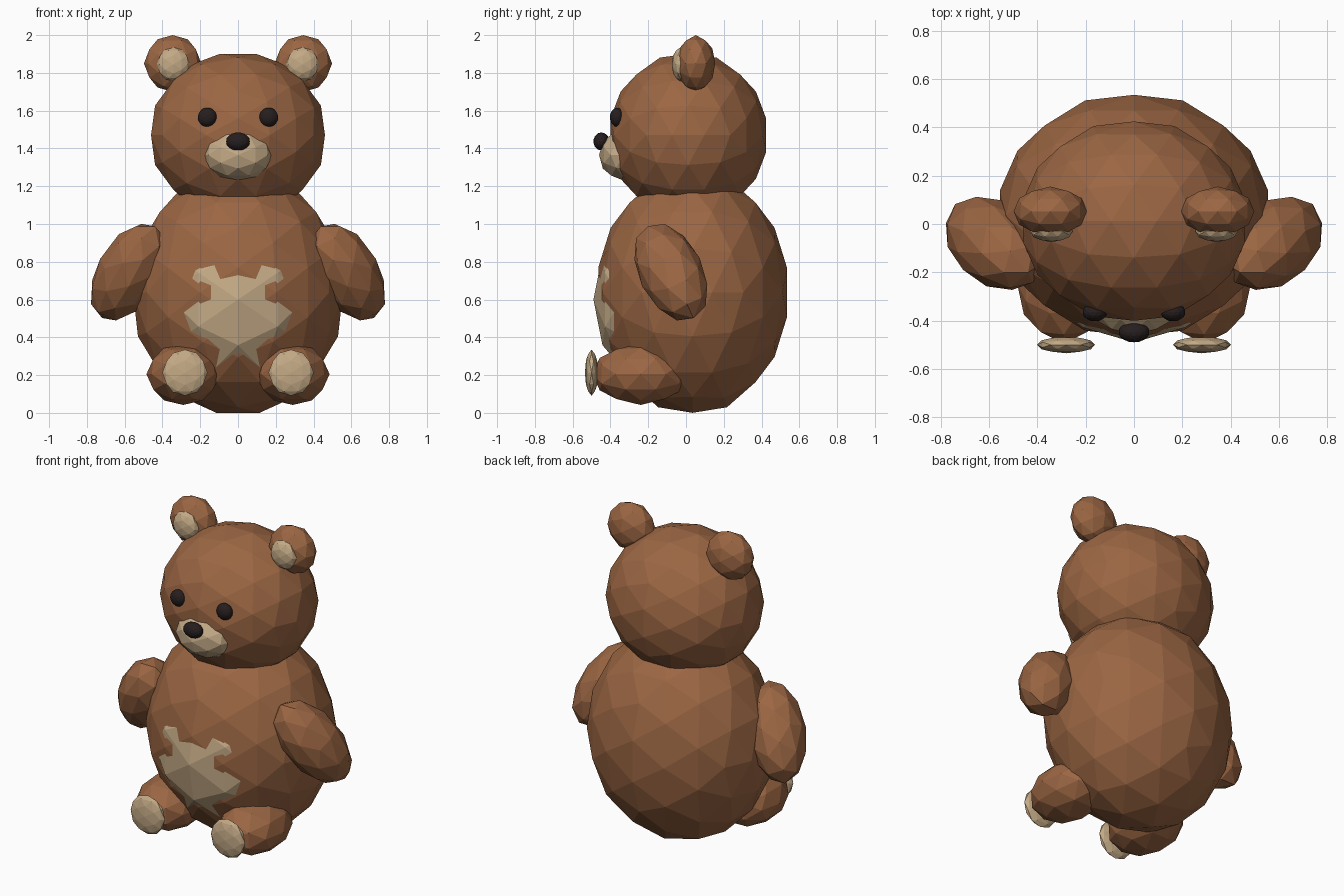
import bpy, bmesh
from itertools import combinations
from mathutils import Matrix, Vector

if "Cube" in bpy.data.objects:
    bpy.data.objects.remove(bpy.data.objects["Cube"])


def make_material(name, rgb):
    mat = bpy.data.materials.new(name)
    mat.use_nodes = True
    mat.diffuse_color = (*rgb, 1)
    mat.node_tree.nodes["Principled BSDF"].inputs["Base Color"].default_value = (*rgb, 1)
    return mat


BROWN = make_material("brown_fur", (0.328, 0.133, 0.056))
TAN = make_material("tan_fur", (0.552, 0.402, 0.238))
DARK = make_material("dark_brown", (0.02, 0.013, 0.013))

# Icosahedron corners, with an edge centred on every axis
GOLDEN = (1 + 5 ** 0.5) / 2
CORNERS = []
for a in (-1, 1):
    for b in (-GOLDEN, GOLDEN):
        CORNERS += [Vector(p).normalized() for p in ((a, 0, b), (0, b, a), (b, a, 0))]


def adjacent(p, q):
    return p.dot(q) > 0.4


def ball_points(cuts):
    """Unit sphere points: the icosahedron with every edge cut in 2 or 3."""
    points = list(CORNERS)
    for p, q in combinations(CORNERS, 2):
        if adjacent(p, q):
            points += [p.lerp(q, i / cuts).normalized() for i in range(1, cuts)]
    if cuts == 3:
        for p, q, r in combinations(CORNERS, 3):
            if adjacent(p, q) and adjacent(q, r) and adjacent(p, r):
                points.append((p + q + r).normalized())
    return points


def ball(name, centre, radii, mat, cuts=2, tilt=None):
    """Faceted ellipsoid, optionally tilted about its centre."""
    matrix = Matrix.Translation(centre) @ (tilt or Matrix()) @ Matrix.Diagonal((*radii, 1))
    bm = bmesh.new()
    for p in ball_points(cuts):
        bm.verts.new(matrix @ p)
    bmesh.ops.convex_hull(bm, input=bm.verts)
    bmesh.ops.recalc_face_normals(bm, faces=bm.faces)
    mesh = bpy.data.meshes.new(name)
    bm.to_mesh(mesh)
    bm.free()
    mesh.materials.append(mat)
    bpy.context.collection.objects.link(bpy.data.objects.new(name, mesh))


# Body, belly patch and head
ball("body", (0, 0.035, 0.638), (0.567, 0.51, 0.651), BROWN, cuts=3)
ball("belly_patch", (0, -0.17, 0.6), (0.42, 0.32, 0.46), TAN)
ball("head", (0, 0.012, 1.47), (0.47, 0.421, 0.44), BROWN, cuts=3)

# Muzzle and nose
ball("muzzle", (0, -0.33, 1.365), (0.185, 0.13, 0.135), TAN)
ball("nose", (0, -0.448, 1.437), (0.064, 0.042, 0.048), DARK, cuts=3)

# Paired parts
for side, s in (("left", 1), ("right", -1)):
    ball(side + "_ear", (s * 0.346, 0.052, 1.85), (0.152, 0.103, 0.15), BROWN)
    ball(side + "_inner_ear", (s * 0.342, -0.03, 1.845), (0.088, 0.045, 0.09), TAN)
    ball(side + "_eye", (s * 0.162, -0.365, 1.565), (0.051, 0.038, 0.051), DARK, cuts=3)

    arm_tilt = Matrix.Rotation(0.46, 4, "X") @ Matrix.Rotation(-s * 0.48, 4, "Y")
    ball(side + "_arm", (s * 0.579, -0.08, 0.745), (0.17, 0.17, 0.305), BROWN, tilt=arm_tilt)

    ball(side + "_leg", (s * 0.29, -0.24, 0.205), (0.195, 0.255, 0.163), BROWN)
    ball(side + "_foot_pad", (s * 0.281, -0.5, 0.213), (0.12, 0.035, 0.122), TAN)
